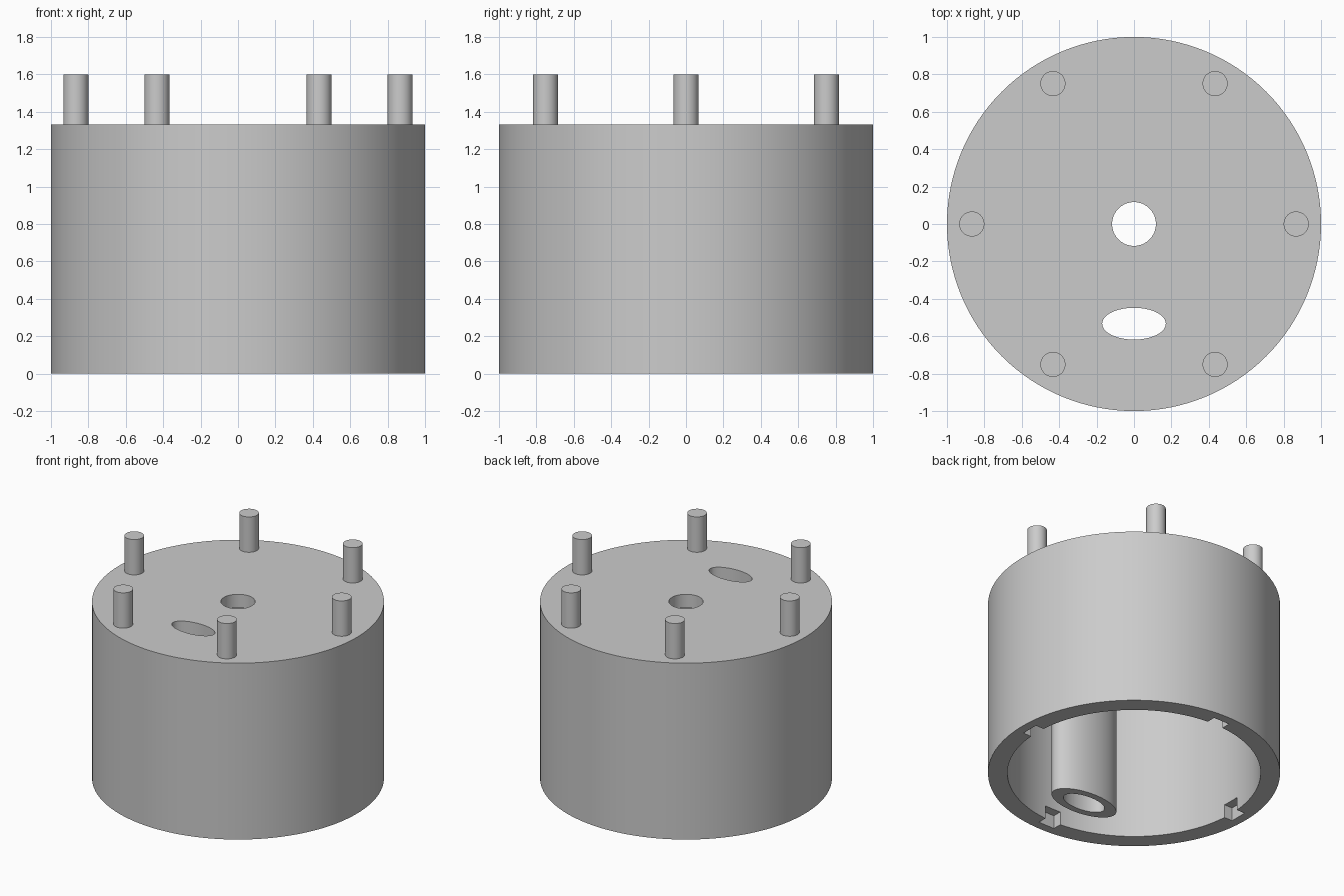
import bpy
from math import cos, sin, radians

cube = bpy.data.objects.get("Cube")
if cube:
    bpy.data.objects.remove(cube, do_unlink=True)

# Main dimensions
HEIGHT = 1.333
CAP = 0.1
CEILING = HEIGHT - CAP
INNER_R = 0.867
PORT_Y = -0.533

grey = bpy.data.materials.new("plain_grey")
grey.use_nodes = True
COLOUR = (0.6, 0.6, 0.6, 1)
grey.diffuse_color = COLOUR
grey.node_tree.nodes["Principled BSDF"].inputs["Base Color"].default_value = COLOUR


def cylinder(name, rx, ry, bottom, top, x=0, y=0, sides=96):
    """Upright round or oval cylinder between two heights."""
    bpy.ops.mesh.primitive_cylinder_add(vertices=sides, radius=1, depth=1,
                                        location=(x, y, (bottom + top) / 2))
    ob = bpy.context.object
    ob.name = name
    ob.scale = (rx, ry, top - bottom)
    bpy.ops.object.transform_apply(location=False, rotation=False, scale=True)
    ob.data.materials.append(grey)
    return ob


def box(name, size, location):
    bpy.ops.mesh.primitive_cube_add(size=1, location=location)
    ob = bpy.context.object
    ob.name = name
    ob.scale = size
    bpy.ops.object.transform_apply(location=False, rotation=False, scale=True)
    ob.data.materials.append(grey)
    return ob


def cut(target, cutter):
    """Subtract the cutter from the target and discard it."""
    cutter.hide_render = True
    mod = target.modifiers.new("cut", 'BOOLEAN')
    mod.operation = 'DIFFERENCE'
    mod.solver = 'EXACT'
    mod.object = cutter
    bpy.context.view_layer.objects.active = target
    bpy.ops.object.modifier_apply(modifier=mod.name)
    bpy.data.objects.remove(cutter, do_unlink=True)


def smooth(ob):
    bpy.ops.object.select_all(action='DESELECT')
    ob.select_set(True)
    bpy.context.view_layer.objects.active = ob
    bpy.ops.object.shade_smooth_by_angle(angle=radians(30))


def port_cutter():
    return cylinder("port_cutter", 0.17, 0.085, -0.2, HEIGHT + 0.2, y=PORT_Y, sides=64)


# Cup-shaped housing, open underneath
housing = cylinder("housing", 1, 1, 0, HEIGHT, sides=128)
cut(housing, cylinder("cavity", INNER_R, INNER_R, -0.2, CEILING, sides=128))

# Round centre hole and oval port through the cap
cut(housing, cylinder("centre_hole", 0.117, 0.117, CEILING - 0.2, HEIGHT + 0.2, sides=64))
cut(housing, port_cutter())

# Four square notches inside the bottom rim
for i in range(4):
    a = radians(90 * i)
    depth, width = 0.2, 0.133
    size = (depth, width, 0.2) if i % 2 == 0 else (width, depth, 0.2)
    r = 0.933 - depth / 2
    cut(housing, box("notch", size, (r * cos(a), r * sin(a), 0)))
smooth(housing)

# Oval tube hanging from the port
tube = cylinder("oval_tube", 0.267, 0.133, 0, CEILING, y=PORT_Y, sides=64)
cut(tube, port_cutter())
smooth(tube)

# Ring of six pegs on the cap
for i in range(6):
    a = radians(60 * i)
    peg = cylinder(f"peg_{i + 1}", 0.067, 0.067, HEIGHT, 1.6,
                   INNER_R * cos(a), INNER_R * sin(a), sides=48)
    smooth(peg)
